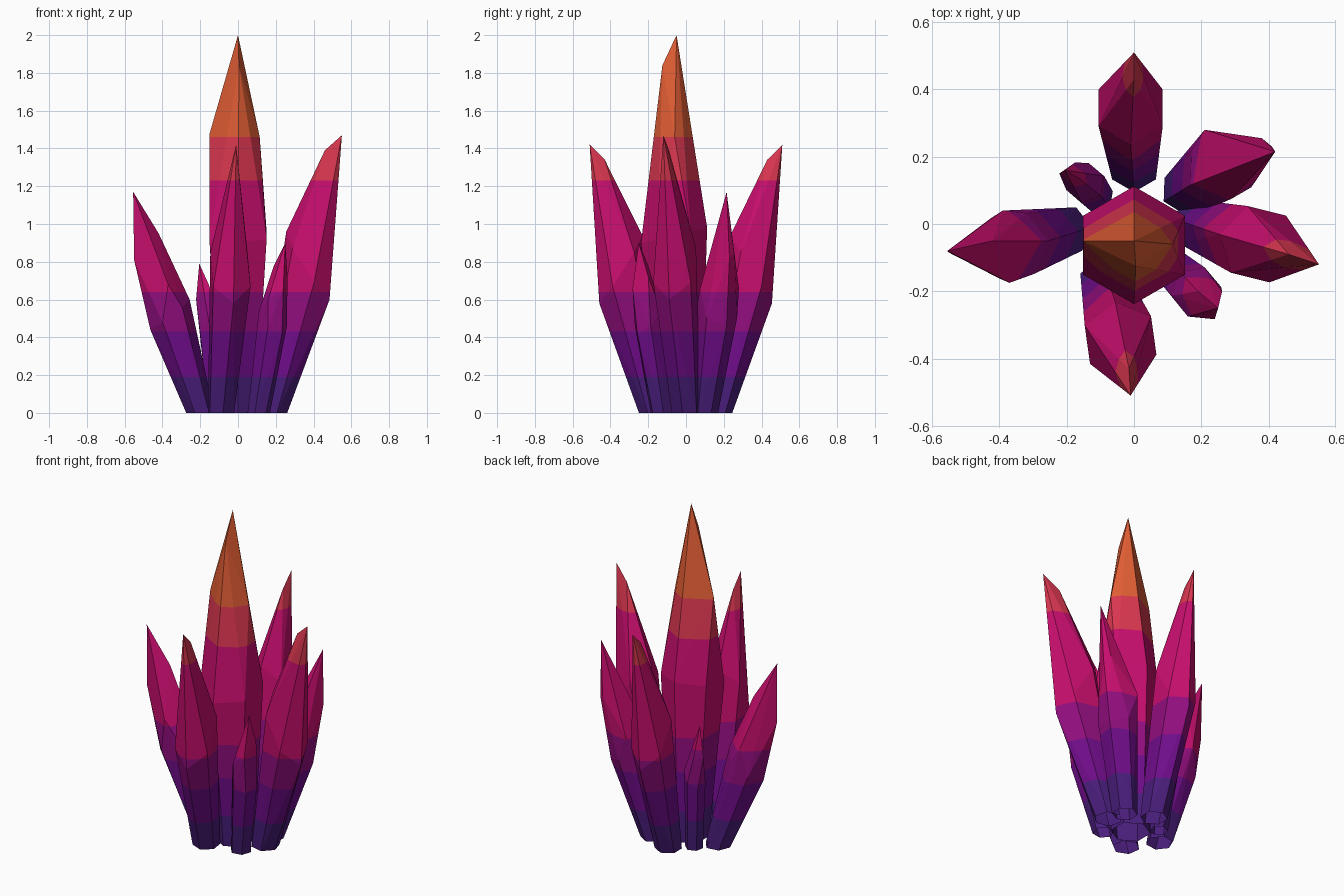
import bpy, bmesh, math
from mathutils import Vector

if "Cube" in bpy.data.objects:
    bpy.data.objects.remove(bpy.data.objects["Cube"])

# Height bands: name, upper limit, linear colour
BANDS = [
    ("indigo", 0.19, (0.070, 0.013, 0.205)),
    ("violet", 0.43, (0.165, 0.004, 0.262)),
    ("purple", 0.64, (0.296, 0.0045, 0.216)),
    ("magenta", 1.23, (0.578, 0.0045, 0.156)),
    ("red", 1.46, (0.700, 0.038, 0.080)),
    ("orange", 9.0, (0.750, 0.110, 0.035)),
]
MATS = []
for name, _, col in BANDS:
    m = bpy.data.materials.new(name)
    m.diffuse_color = (*col, 1)
    m.use_nodes = True
    m.node_tree.nodes["Principled BSDF"].inputs["Base Color"].default_value = m.diffuse_color
    MATS.append(m)


def ring(centre, r, angle, drop=0.0):
    """Hexagon with a corner at `angle`; that side sinks by `drop`, the other rises."""
    pts = []
    for i in range(6):
        a = i * math.pi / 3
        pts.append(Vector((centre[0] + r * math.cos(angle + a),
                           centre[1] + r * math.sin(angle + a),
                           centre[2] - drop * math.cos(a))))
    return pts


def crystal(name, base, base_r, mid, mid_r, drop, angle, tips):
    """Faceted shard: small open foot, wide slanted waist, and cut tip points."""
    angle = math.radians(angle)
    bm = bmesh.new()
    pts = ring((*base, 0), base_r, angle) + ring(mid, mid_r, angle, drop)
    for p in pts + [Vector(t) for t in tips]:
        bm.verts.new(p)
    res = bmesh.ops.convex_hull(bm, input=bm.verts[:])
    inner = [g for g in res["geom_interior"] if isinstance(g, bmesh.types.BMVert)]
    bmesh.ops.delete(bm, geom=inner, context='VERTS')
    # open foot
    foot = [f for f in bm.faces if all(v.co.z < 0.001 for v in f.verts)]
    bmesh.ops.delete(bm, geom=foot, context='FACES_ONLY')
    # cut at the colour bands
    for _, z, _ in BANDS[:-1]:
        bmesh.ops.bisect_plane(bm, geom=bm.verts[:] + bm.edges[:] + bm.faces[:],
                               plane_co=(0, 0, z), plane_no=(0, 0, 1))
    for f in bm.faces:
        h = f.calc_center_median().z
        f.material_index = next(i for i, b in enumerate(BANDS) if h < b[1])
    me = bpy.data.meshes.new(name)
    bm.to_mesh(me)
    bm.free()
    for m in MATS:
        me.materials.append(m)
    bpy.context.collection.objects.link(bpy.data.objects.new(name, me))


# Tall central shard
crystal("centre_crystal", (0, -0.03), 0.11, (0, -0.063, 0.94), 0.175, 0.04, -90,
        [(0, -0.05, 2.0), (0.005, -0.125, 1.84), (-0.15, -0.05, 1.48), (0.115, -0.06, 1.46)])

# Three large outer shards
crystal("back_crystal", (0, 0.17), 0.075, (-0.01, 0.345, 0.76), 0.11, 0.18, 90,
        [(0, 0.51, 1.42), (0, 0.43, 1.34)])
crystal("front_crystal", (-0.09, -0.175), 0.075, (-0.04, -0.345, 0.76), 0.115, 0.18, -82,
        [(-0.01, -0.51, 1.42), (-0.015, -0.43, 1.34)])
crystal("right_crystal", (0.185, 0.0), 0.078, (0.37, -0.06, 0.78), 0.118, 0.18, -14,
        [(0.55, -0.12, 1.47), (0.46, -0.09, 1.39)])

# Two medium leaning shards
crystal("left_crystal", (-0.2, -0.02), 0.075, (-0.36, -0.065, 0.52), 0.105, 0.08, 188,
        [(-0.555, -0.08, 1.17), (-0.42, -0.05, 0.95), (-0.55, -0.085, 0.81),
         (-0.37, -0.175, 0.68), (-0.39, 0.04, 0.66)])
crystal("back_right_crystal", (0.15, 0.1), 0.07, (0.26, 0.165, 0.54), 0.105, 0.08, 28,
        [(0.42, 0.215, 1.17), (0.32, 0.18, 0.95), (0.41, 0.23, 0.82), (0.38, 0.255, 0.85),
         (0.21, 0.28, 0.66), (0.29, 0.075, 0.66)])

# Two small shards
crystal("front_right_crystal", (0.11, -0.13), 0.06, (0.185, -0.2, 0.5), 0.075, 0.08, -50,
        [(0.25, -0.25, 0.9), (0.19, -0.2, 0.78), (0.262, -0.2, 0.72), (0.24, -0.283, 0.66),
         (0.16, -0.275, 0.6)])
crystal("back_left_crystal", (-0.11, 0.08), 0.05, (-0.145, 0.122, 0.46), 0.06, 0.06, 140,
        [(-0.205, 0.16, 0.79), (-0.155, 0.13, 0.68), (-0.222, 0.15, 0.6), (-0.175, 0.183, 0.58)])
